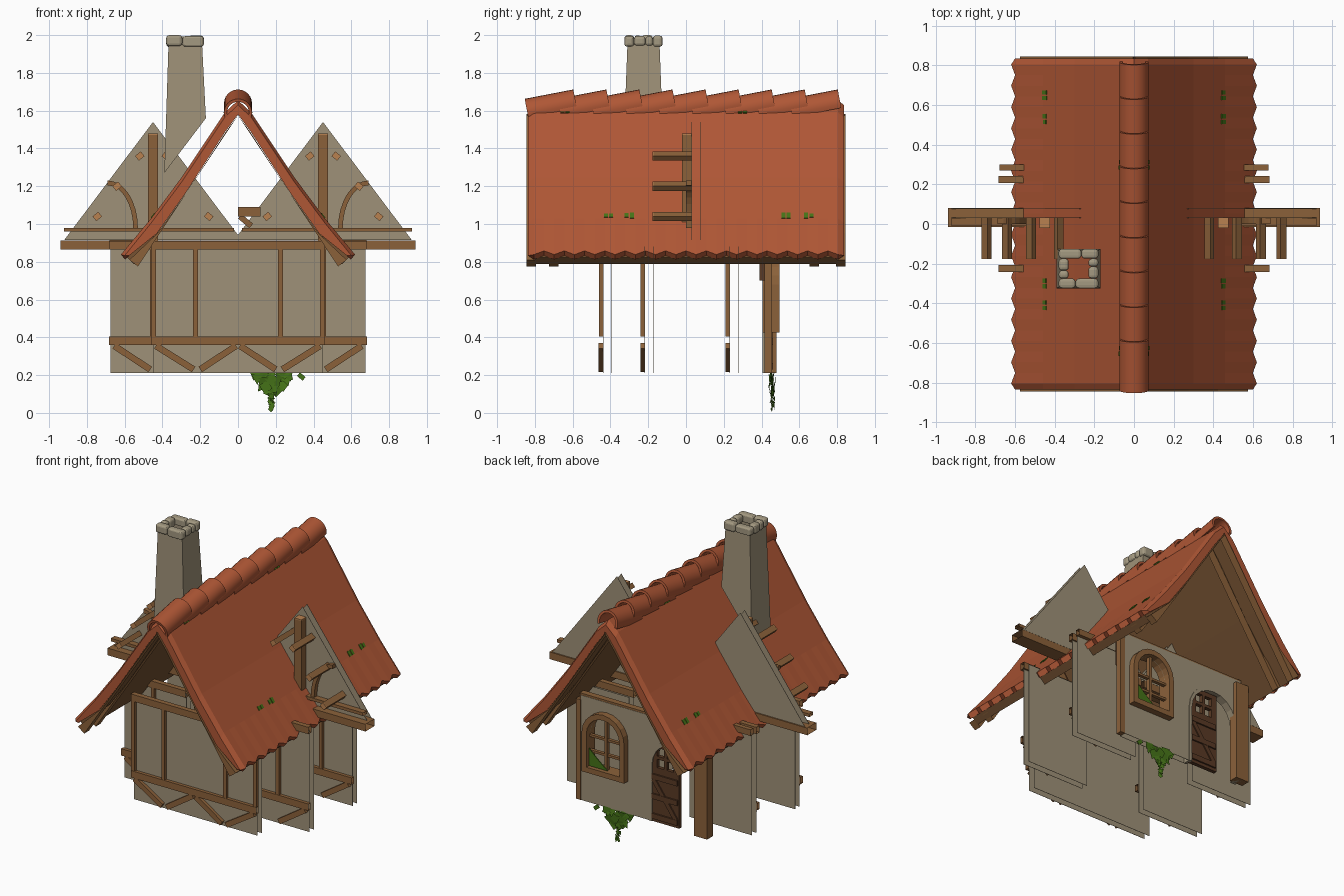
import bpy, bmesh, math, random
from mathutils import Vector

random.seed(4)
if "Cube" in bpy.data.objects:
    bpy.data.objects.remove(bpy.data.objects["Cube"])


def material(name, rgb):
    m = bpy.data.materials.new(name)
    m.use_nodes = True
    m.diffuse_color = (*rgb, 1)
    m.node_tree.nodes["Principled BSDF"].inputs["Base Color"].default_value = (*rgb, 1)
    return m


PLASTER = material("plaster", (.345, .285, .188))
TILE = material("roof tile", (.43, .095, .036))
WOOD = material("wood", (.26, .12, .042))
SHADE = material("lining wood", (.18, .085, .032))
DARK = material("dark wood", (.10, .042, .018))
PALE = material("pale cut wood", (.48, .22, .08))
STONE = material("stone", (.37, .32, .22))
LEAF = material("leaf", (.06, .17, .009))


def finish(name, bm, mat, recalc=True):
    if recalc:
        bmesh.ops.recalc_face_normals(bm, faces=bm.faces)
    me = bpy.data.meshes.new(name)
    bm.to_mesh(me)
    bm.free()
    me.materials.append(mat)
    ob = bpy.data.objects.new(name, me)
    bpy.context.collection.objects.link(ob)
    return ob


def prism(name, loops, y0, y1, mat, hollow=False):
    """Extrude x-z outlines along y; extra loops become holes; hollow drops the x ends."""
    bm = bmesh.new()
    edges = []
    for loop in loops:
        vs = [bm.verts.new((x, y0, z)) for x, z in loop]
        edges += [bm.edges.new((a, b)) for a, b in zip(vs, vs[1:] + vs[:1])]
    bmesh.ops.triangle_fill(bm, edges=edges, use_beauty=True, normal=(0, -1, 0))
    ext = bmesh.ops.extrude_face_region(bm, geom=bm.faces[:])["geom"]
    bmesh.ops.translate(bm, vec=(0, y1 - y0, 0),
                        verts=[v for v in ext if isinstance(v, bmesh.types.BMVert)])
    bmesh.ops.recalc_face_normals(bm, faces=bm.faces)
    if hollow:
        ends = [f for f in bm.faces if abs(f.normal.x) > .9]
        bmesh.ops.delete(bm, geom=ends, context="FACES")
    return finish(name, bm, mat)


def rect(x0, x1, z0, z1):
    return [(x0, z0), (x1, z0), (x1, z1), (x0, z1)]


def box(name, x0, x1, y0, y1, z0, z1, mat=WOOD, hollow=False):
    return prism(name, [rect(x0, x1, z0, z1)], y0, y1, mat, hollow)


def beam(name, p, q, w, y0, y1, mat=WOOD):
    p, q = Vector(p), Vector(q)
    n = (q - p).normalized().orthogonal() * w / 2
    return prism(name, [[p + n, q + n, q - n, p - n]], y0, y1, mat)


def arch(x0, x1, z0, z1, n=10):
    r, c = (x1 - x0) / 2, (x0 + x1) / 2
    top = [(c + r * math.cos(math.pi * i / n), z1 - r + r * math.sin(math.pi * i / n))
           for i in range(n + 1)]
    return [(x0, z0), (x1, z0)] + top


# Plaster wall of two thin sheets with its horizontal timbers
def wall_panel(name, y, x0, x1):
    for sheet in (y, y + .045):
        box(name, x0, x1, sheet, sheet + .002, .21, .88, PLASTER)
    box("rail", x0 - .008, x1 + .008, y - .022, y, .36, .405, hollow=True)
    box("top_beam", x0 - .008, x1 + .008, y - .022, y + .012, .865, .91, hollow=True)


# Front wall and timber frame
F = -.44
wall_panel("front_wall", F, -.45, .45)
for x in (-.445, -.225, .225, .445):
    box("front_post", x - .012, x + .012, F - .02, F, .405, .865)
for s in (-1, 1):
    beam("front_brace", (s * .435, .355), (s * .235, .23), .034, F - .022, F)
    beam("front_brace", (s * .01, .355), (s * .2, .23), .034, F - .022, F)

# Wing walls on both sides
for s in (-1, 1):
    for y in (-.22, .23):
        wall_panel("wing_wall", y, *sorted((s * .22, s * .675)))
        box("wing_post", s * .455 - .012, s * .455 + .012, y - .02, y, .405, .865)
        beam("wing_brace", (s * .655, .355), (s * .465, .23), .034, y - .022, y)
    box("wing_rear_beam", *sorted((s * .5, s * .68)), .27, .3, .875, .915, hollow=True)

# Back wall with arched window and doorway
B = .45
window = arch(.14, .38, .46, .80)
opening = arch(-.41, -.07, .21, .75)
wall = [(-.45, .21), (-.41, .21)] + opening[:1:-1] + [(-.07, .21), (.45, .21), (.45, .9), (-.45, .9)]
for y in (B - .045, B):
    prism("back_wall", [wall, window], y, y + .002, PLASTER)
trim = [(-.435, .21), (-.41, .21)] + opening[:1:-1] + [(-.07, .21), (-.05, .21)]
trim += arch(-.435, -.05, .21, .775)[2:]
prism("doorway_reveal", [trim], B - .045, B + .006, PLASTER)
prism("window_frame", [arch(.105, .415, .425, .835), window], B - .045, B + .045, WOOD)
box("window_mullion", .25, .27, B - .01, B + .015, .46, .80)
for z in (.55, .65):
    box("window_bar", .14, .38, B - .01, B + .012, z, z + .015)
prism("window_plant", [[(.375, .465), (.375, .58), (.32, .53), (.24, .465)]], B + .02, B + .026, LEAF)
panes = [rect(x, x + .05, z, z + .055) for x in (-.225, -.155) for z in (.57, .645)]
prism("door", [rect(-.265, -.06, .21, .73)] + panes, B - .025, B, DARK)
for z in (.23, .36, .49):
    box("door_rail", -.255, -.07, B, B + .01, z, z + .035, DARK)
beam("door_brace", (-.245, .26), (-.08, .49), .03, B, B + .008, DARK)
box("left_corner_post", .45, .485, B - .035, B + .004, .21, .87)
box("right_corner_post", -.49, -.395, B - .03, B + .03, .21, .87)
box("back_top_beam", -.46, .46, B - .043, B - .002, .865, .912, hollow=True)
box("back_bracket", .44, .47, .39, .43, .7, .87, DARK)
box("loft_block", 0, .12, -.06, 0, 1.04, 1.09)
beam("loft_brace", (.01, 1.04), (.07, .99), .03, -.05, -.01)

# Side gables
for s in (-1, 1):
    c = s * .45
    for y in (.03, .075):
        prism("gable_panel", [[(c - .47, .915), (c + .47, .915), (c, 1.54)]], y, y + .002, PLASTER)
    box("gable_beam", *sorted((s * .01, s * .94)), -.015, .08, .865, .912, hollow=True)
    box("gable_rail", *sorted((s * .02, s * .92)), -.01, .03, .96, .98, hollow=True)
    box("gable_post", c - .026, c + .026, -.02, .03, .9, 1.47)
    box("gable_post_cap", c - .026, c + .026, -.02, .03, 1.47, 1.478, PALE)
    turns = [i * math.pi / 16 for i in range(9)]
    arc = [(s * (.69 - .16 * math.cos(t)), .98 + .25 * math.sin(t)) for t in turns]
    arc += [(s * (.69 - .135 * math.cos(t)), .98 + .225 * math.sin(t)) for t in reversed(turns)]
    prism("gable_arc_brace", [arc], 0, .03, WOOD)
    for dx, z in ((-.07, 1.36), (.07, 1.36), (.19, 1.2), (-.295, 1.04), (.295, 1.04)):
        x = c + s * dx
        k = math.copysign(1, dx) * s
        p, q = (x - .015, z + k * .012), (x + .015, z - k * .012)
        beam("purlin", p, q, .032, -.172, .03, WOOD)
        beam("purlin_end", p, q, .032, -.177, -.172, PALE)

# Roof slopes: lofted tile sheets with a scalloped eave and drooping ends
OUTER = [(0, 1.655), (.07, 1.59), (.3, 1.245), (.46, 1.03), (.61, .848)]
UNDER = [(.587, .822), (.43, 1.0), (.28, 1.21), (.07, 1.535), (0, 1.63)]
COLS = 30
for s in (-1, 1):
    bm = bmesh.new()
    rows = []
    ys = [-.836] + [-.805 + 1.61 * i / COLS for i in range(COLS + 1)] + [.836]
    for i, y in enumerate(ys):
        end = i in (0, len(ys) - 1)
        zig = .01 if i % 2 else -.01
        row = []
        for j, (x, z) in enumerate(OUTER + UNDER):
            e = zig if j in (4, 5) else 0
            drop = (.025 if j < 5 else .05 if j > 5 else 0) if end else 0
            row.append(bm.verts.new((s * (x + e), y, z - e - drop)))
        rows.append(row)
    for a, b in zip(rows, rows[1:]):
        for j in range(len(a)):
            k = (j + 1) % len(a)
            bm.faces.new((a[j], a[k], b[k], b[j]))
    for r in (rows[0], rows[-1]):
        bm.faces.new(r)
    finish("roof_slope", bm, TILE)
    # Timber lining, bargeboards and inner rafters
    top = [(s * x, z) for x, z in UNDER]
    low = [(s * (x - .005), z - .048) for x, z in UNDER[1:]]
    inner = [(0, 1.575), (s * .2, 1.275), (s * .53, .775)]
    prism("roof_lining", [top + [(0, 1.6), (s * .28, 1.17), (s * .55, .787)]], -.8, .8, SHADE)
    for y in (-.82, .82):
        prism("bargeboard", [[(s * .575, .81)] + low + inner], y - .025, y + .025, WOOD)
    for y in (-.70, .68):
        prism("inner_rafter", [[(s * .575, .81)] + low + inner], y - .025, y + .025, WOOD)
    # Moss patches lying on the slope and near the ridge
    for y, x, z in ((-.41, .45, 1.044), (-.3, .45, 1.044), (.53, .45, 1.044), (.65, .45, 1.044),
                    (-.64, .065, 1.601), (.3, .065, 1.601)):
        for d in (-.016, .012):
            y2, h = y + d, random.uniform(.007, .011)
            beam("moss", (s * (x - h), z + h * 1.34), (s * (x + h), z - h * 1.34), .008,
                 y2 - .009, y2 + .012, LEAF)

# Overlapping ridge tiles, each rising towards the back
N = 14
angles = [math.radians(-20 + 220 * i / N) for i in range(N + 1)]
ring = [(.074 * math.cos(t), .074 * math.sin(t)) for t in angles]
ring += [(.058 * math.cos(t), .058 * math.sin(t)) for t in reversed(angles)]
for i in range(9):
    ob = prism("ridge_tile", [ring], 0, .262, TILE)
    ob.location = (0, -.84 + .175 * i, 1.59)
    ob.rotation_euler.x = .19
    ob.select_set(True)
    bpy.context.view_layer.objects.active = ob
    bpy.ops.object.shade_smooth_by_angle(angle=math.radians(40))
    ob.select_set(False)

# Chimney shaft, its foot cut along the roof slope
bm = bmesh.new()
foot = [(-.39, -.325, 1.27), (-.17, -.325, 1.56), (-.17, -.125, 1.56), (-.39, -.125, 1.27)]
head = [(-.368, -.31, 1.95), (-.19, -.31, 1.95), (-.19, -.14, 1.95), (-.368, -.14, 1.95)]
a, b = ([bm.verts.new(p) for p in corners] for corners in (foot, head))
for i in range(4):
    bm.faces.new((a[i], a[(i + 1) % 4], b[(i + 1) % 4], b[i]))
finish("chimney_shaft", bm, PLASTER)

# Chimney cap: a ring of rounded stones
cx, cy, o, n = -.28, -.225, .1, .05
stones = []
for s in (-1, 1):
    y0, y1 = sorted((s * o, s * n))
    stones += [(-o, s * .015, y0, y1), (s * .015, o, y0, y1)]
    stones += [(y0, y1, -n, s * .01), (y0, y1, s * .01, n)]
for x0, x1, y0, y1 in stones:
    ob = box("cap_stone", cx + x0, cx + x1, cy + y0, cy + y1,
             1.94 + random.uniform(-.01, .004), 2 - random.uniform(0, .008), STONE)
    mod = ob.modifiers.new("Rounded", "BEVEL")
    mod.width, mod.segments = .016, 3

# Ivy hanging under the back wall, leaves facing backwards
bm = bmesh.new()
for i in range(44):
    z = .2 * (1 - (i / 44) ** 1.3) + .004
    half = .01 + .1 * max(0, (z - .06) / .15)
    c = Vector((.178 + random.uniform(-half, half), .456 + random.uniform(-.01, .01), z + .01))
    t, r = random.uniform(0, math.pi), .016 + .02 * (z > .1)
    vs = []
    for k in range(3 + i % 2):
        w = t - k * math.tau / (3 + i % 2)
        p = c + Vector((r * math.cos(w), random.uniform(-.01, .01), r * math.sin(w)))
        p.z = min(max(p.z, 0), .215)
        vs.append(bm.verts.new(p))
    bm.faces.new(vs)
finish("hanging_ivy", bm, LEAF, recalc=False)
beam("ivy_sprig", (.32, .205), (.35, .18), .025, .45, .456, LEAF)
